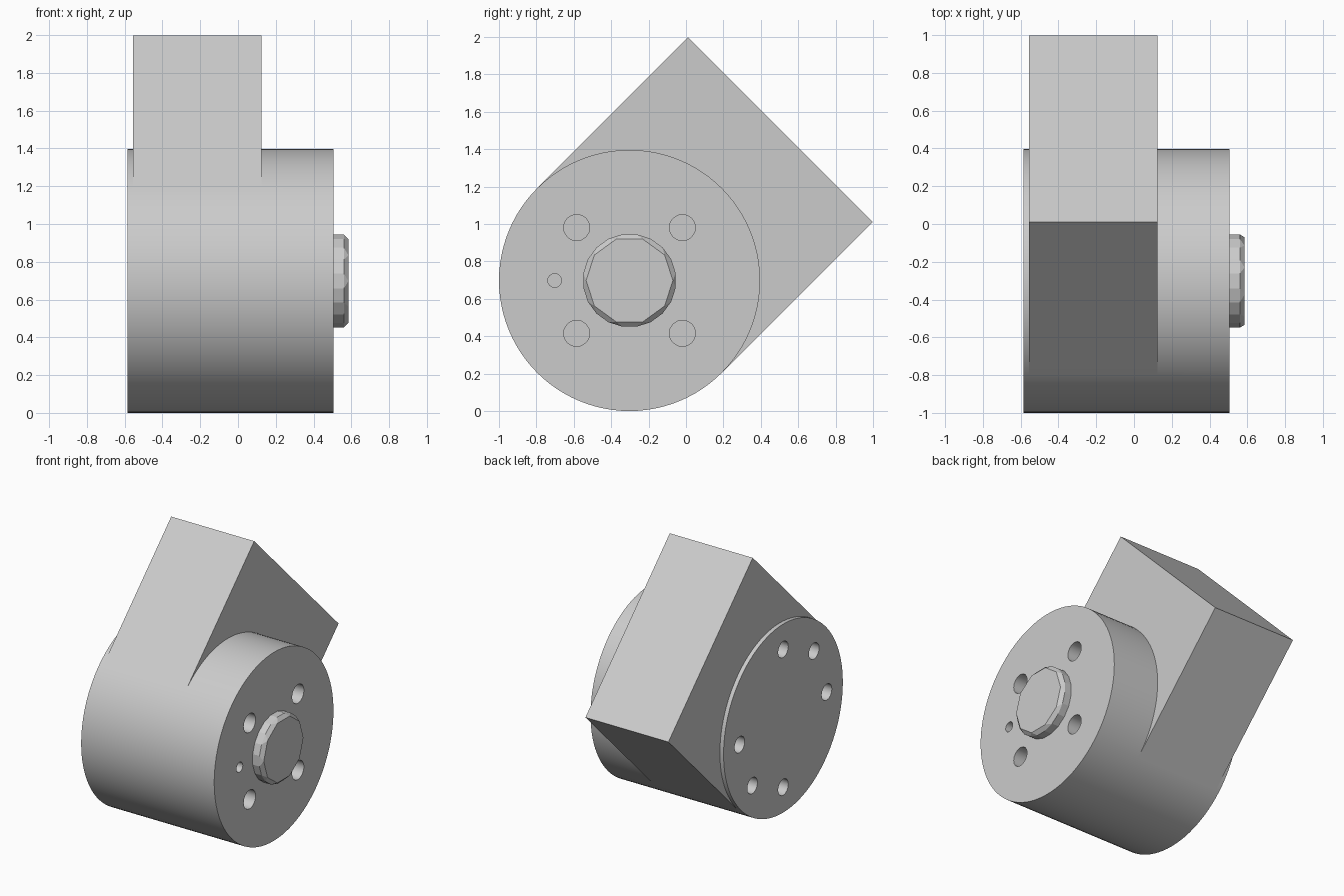
import bpy, bmesh
from math import sin, cos, pi, radians
from mathutils import Matrix, Vector

if "Cube" in bpy.data.objects:
    bpy.data.objects.remove(bpy.data.objects["Cube"])

CY, CZ, R = -0.302, 0.698, 0.698      # drum axis and radius
ARM = 1.141                           # arm length from the axis
N = 96


def point(x, radius, angle):
    return Vector((x, CY + radius * cos(angle), CZ + radius * sin(angle)))


def make_object(name, bm):
    bmesh.ops.recalc_face_normals(bm, faces=bm.faces)
    mesh = bpy.data.meshes.new(name)
    bm.to_mesh(mesh)
    bm.free()
    obj = bpy.data.objects.new(name, mesh)
    bpy.context.collection.objects.link(obj)
    return obj


def smooth(obj, angle):
    bpy.ops.object.select_all(action='DESELECT')
    obj.select_set(True)
    bpy.context.view_layer.objects.active = obj
    bpy.ops.object.shade_smooth_by_angle(angle=radians(angle))


# Drum with a square arm leaving tangentially; rings start at the lower tangent point
bm = bmesh.new()
rings = [[bm.verts.new(point(x, R, -pi / 4 + 2 * pi * k / N)) for k in range(N)]
         for x in (-0.59, -0.56, 0.12, 0.50)]
for band in range(3):
    a, b = rings[band], rings[band + 1]
    for k in range(N):
        if band == 1 and k < N // 2:
            continue                  # opening where the arm joins
        j = (k + 1) % N
        bm.faces.new((a[k], a[j], b[j], b[k]))
bm.faces.new(rings[0])
bm.faces.new(rings[3])

out = Vector((0, 1, 1)).normalized() * ARM
sides = []
for ring in rings[1:3]:
    arc = ring[:N // 2 + 1]
    low, high = bm.verts.new(arc[0].co + out), bm.verts.new(arc[-1].co + out)
    bm.faces.new(arc + [high, low])
    sides.append((arc[0], low, high, arc[-1]))
for i in range(3):
    a, b = sides
    bm.faces.new((a[i], a[i + 1], b[i + 1], b[i]))
body = make_object("housing_with_arm", bm)

# Bolt holes: four and a pin hole on the front plate, six on the rear plate
holes = [(0.50, 0.40, a, 0.07) for a in (45, 135, 225, 315)]
holes += [(0.50, 0.40, 180, 0.037)]
holes += [(-0.59, 0.51, a, 0.06) for a in (0, 90, 135, 180, 270, 315)]
bm = bmesh.new()
for x, dist, angle, r in holes:
    bmesh.ops.create_cone(bm, cap_ends=True, segments=16, radius1=r, radius2=r, depth=0.4,
                          matrix=Matrix.Translation(point(x, dist, radians(angle)))
                          @ Matrix.Rotation(pi / 2, 4, 'Y'))
cutter = make_object("hole_cutter", bm)
cutter.hide_render = True

mod = body.modifiers.new("holes", 'BOOLEAN')
mod.operation = 'DIFFERENCE'
mod.solver = 'EXACT'
mod.object = cutter
bpy.context.view_layer.objects.active = body
bpy.ops.object.modifier_apply(modifier=mod.name)
bpy.data.objects.remove(cutter)
smooth(body, 30)

# Faceted output shaft with a chamfered end
bm = bmesh.new()
for x, r, n in ((0.49, 0.25, 20), (0.555, 0.25, 20), (0.58, 0.232, 10)):
    for k in range(n):
        bm.verts.new(point(x, r, pi / 2 + pi / n + 2 * pi * k / n))
bmesh.ops.convex_hull(bm, input=bm.verts)
make_object("output_shaft", bm)

# Centre the whole model across x
for obj in bpy.data.objects:
    obj.location.x = 0.005
